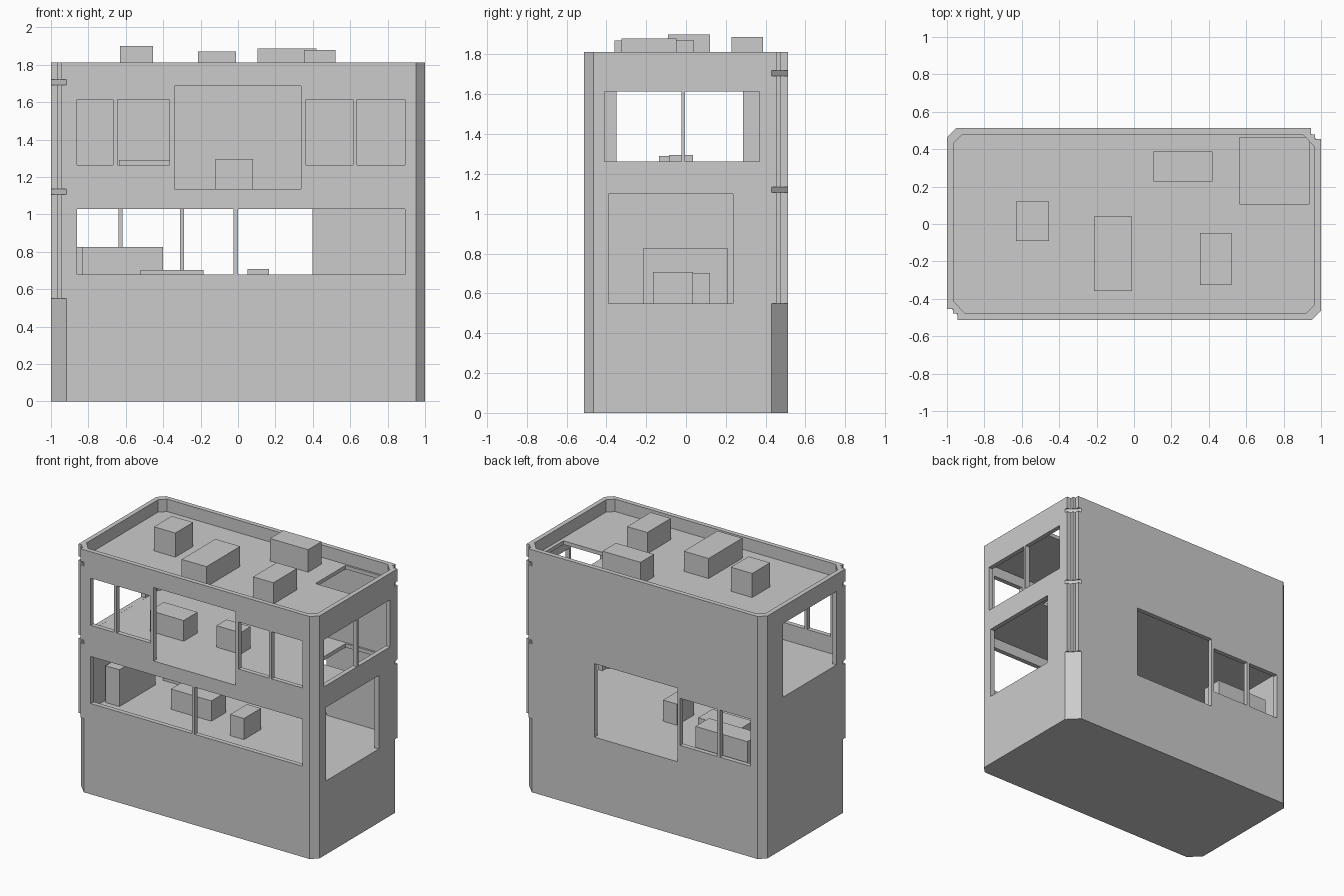
import bpy
import bmesh

cube = bpy.data.objects.get("Cube")
if cube:
    bpy.data.objects.remove(cube, do_unlink=True)

# Single plain grey
grey = bpy.data.materials.new("plain_grey")
grey.use_nodes = True
COLOUR = (0.6, 0.6, 0.6, 1)
grey.diffuse_color = COLOUR
grey.node_tree.nodes["Principled BSDF"].inputs["Base Color"].default_value = COLOUR

# Storey levels
FLOOR, UPPER, ROOF, TOP = 0.55, 1.135, 1.72, 1.813
SLAB = 0.028
SILL, HEAD = 0.678, 1.03
RISE = UPPER - FLOOR
X, Y, WALL = 1.0, 0.512, 0.035


def make_object(name, bm):
    bmesh.ops.recalc_face_normals(bm, faces=bm.faces)
    mesh = bpy.data.meshes.new(name)
    bm.to_mesh(mesh)
    bm.free()
    mesh.materials.append(grey)
    obj = bpy.data.objects.new(name, mesh)
    bpy.context.collection.objects.link(obj)
    return obj


def add_box(bm, x0, x1, y0, y1, z0, z1):
    verts = bmesh.ops.create_cube(bm, size=1)["verts"]
    for v in verts:
        v.co.x = x1 if v.co.x > 0 else x0
        v.co.y = y1 if v.co.y > 0 else y0
        v.co.z = z1 if v.co.z > 0 else z0


def box(name, *bounds):
    bm = bmesh.new()
    add_box(bm, *bounds)
    return make_object(name, bm)


def turned(half):
    """Complete an outline that repeats after half a turn."""
    return half + [(-x, -y) for x, y in half]


def prism(name, outer, z0, z1, inner=None):
    """Extrude an outline, optionally hollowed by an inner outline of equal count."""
    bm = bmesh.new()

    def loop(points, z):
        return [bm.verts.new((x, y, z)) for x, y in points]

    def band(a, b):
        for i in range(len(a)):
            j = (i + 1) % len(a)
            bm.faces.new((a[i], a[j], b[j], b[i]))

    low, high = loop(outer, z0), loop(outer, z1)
    band(low, high)
    if inner:
        inner_low, inner_high = loop(inner, z0), loop(inner, z1)
        band(inner_low, inner_high)
        band(low, inner_low)
        band(high, inner_high)
    else:
        bm.faces.new(low)
        bm.faces.new(high)
    return make_object(name, bm)


def cut(obj, openings):
    bm = bmesh.new()
    for bounds in openings:
        add_box(bm, *bounds)
    cutter = make_object("opening_cutter", bm)
    cutter.hide_render = True
    mod = obj.modifiers.new("openings", "BOOLEAN")
    mod.operation, mod.solver, mod.object = "DIFFERENCE", "EXACT", cutter
    bpy.context.view_layer.objects.active = obj
    bpy.ops.object.modifier_apply(modifier=mod.name)
    bpy.data.objects.remove(cutter, do_unlink=True)


def front(x0, x1, z0, z1):
    return (x0, x1, -Y - 0.1, -Y + 0.08, z0, z1)


def back(x0, x1, z0, z1):
    return (x0, x1, Y - 0.08, Y + 0.1, z0, z1)


def side(sign, y0, y1, z0, z1):
    a, b = sorted((sign * (X - 0.08), sign * (X + 0.1)))
    return (a, b, y0, y1, z0, z1)


# Outlines: wide bevel for base and slabs, stepped notch for the walls
small = [(X - 0.048, -Y), (X, -Y + 0.048)]
bevelled = turned([(-X, -Y + 0.083), (-X + 0.083, -Y)] + small)
notched = turned([(-X, -0.455), (-0.967, -0.455), (-0.967, -0.478),
                  (-0.945, -0.478), (-0.945, -Y)] + small)
ix, iy = X - WALL, Y - WALL
inside = turned([(-ix, -iy + 0.065), (-ix + 0.015, -iy + 0.05), (-ix + 0.03, -iy + 0.033),
                 (-ix + 0.045, -iy + 0.016), (-ix + 0.06, -iy),
                 (ix - 0.045, -iy), (ix, -iy + 0.045)])

# Solid base and storeys
prism("base", bevelled, 0, FLOOR)
lower_walls = prism("lower_walls", notched, FLOOR, UPPER - SLAB, inside)
upper_walls = prism("upper_walls", notched, UPPER, ROOF - SLAB, inside)
prism("parapet", notched, ROOF, TOP, inside)

# Floor slabs with a stair hatch
for name, z in (("upper_floor", UPPER), ("roof_deck", ROOF)):
    slab = prism(name, bevelled, z - SLAB, z)
    cut(slab, [(0.565, 0.938, 0.108, 0.463, z - 0.1, z + 0.1)])

# Lower storey openings; the doorways start a hair above the floor
EPS = 0.0005
door = (FLOOR + EPS, 1.1)
win = (SILL, HEAD)
cut(lower_walls, [
    front(-0.86, -0.024, *win), front(0, 0.893, *win),
    back(-0.893, -0.64, *win), back(-0.617, -0.31, *win), back(-0.29, 0.397, *door),
    side(1, -0.39, 0.235, *door),
])

# Upper storey openings
door = (UPPER + EPS, 1.685)
win = (SILL + RISE, HEAD + RISE)
cut(upper_walls, [
    front(-0.86, -0.667, *win), front(-0.645, -0.366, *win),
    front(-0.34, 0.338, *door),
    front(0.364, 0.615, *win), front(0.637, 0.893, *win),
    side(1, -0.41, -0.022, *win), side(1, -0.004, 0.37, *win),
    side(-1, -0.35, 0.285, *door),
])

# Crates on each level: x range, y range, top
crates = {
    FLOOR: [(-0.945, -0.83, -0.215, 0.21, 0.825), (-0.83, -0.4, 0.3, 0.46, 0.825),
            (-0.52, -0.185, -0.05, 0.12, 0.702), (0.05, 0.165, -0.165, 0.035, 0.708)],
    UPPER: [(-0.635, -0.355, -0.135, 0.03, 1.29), (-0.12, 0.08, -0.085, 0.035, 1.296)],
    ROOF: [(-0.632, -0.455, -0.09, 0.12, 1.9), (-0.215, -0.01, -0.358, 0.04, 1.87),
           (0.105, 0.42, 0.228, 0.387, 1.888), (0.353, 0.52, -0.325, -0.047, 1.879)],
}
for level, name in ((FLOOR, "lower_crate"), (UPPER, "upper_crate"), (ROOF, "roof_crate")):
    for i, (x0, x1, y0, y1, top) in enumerate(crates[level]):
        box(f"{name}_{i + 1}", x0, x1, y0, y1, level, top)
